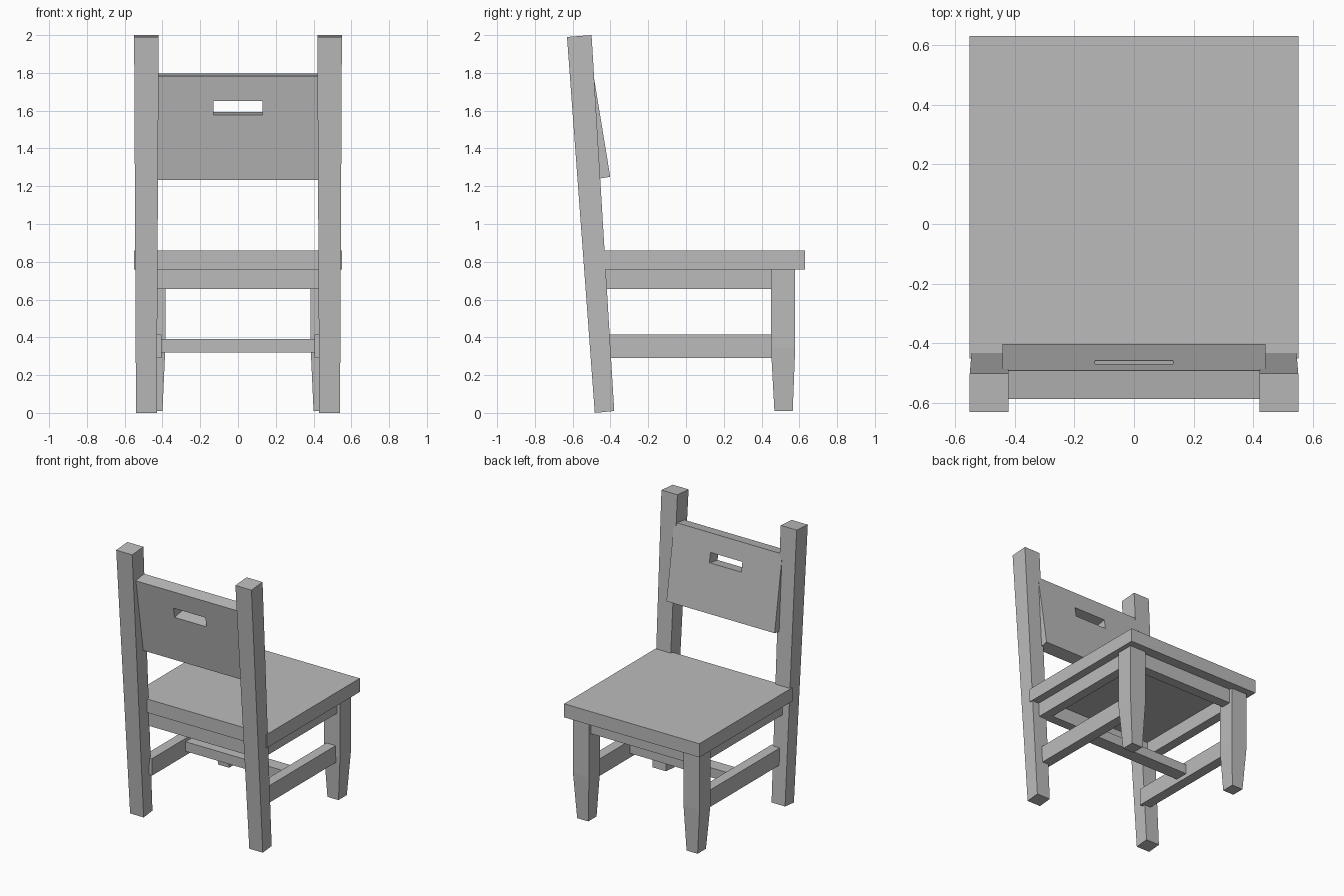
import bpy
import bmesh

if "Cube" in bpy.data.objects:
    bpy.data.objects.remove(bpy.data.objects["Cube"])

grey = bpy.data.materials.new("plain_grey")
grey.diffuse_color = (0.5, 0.5, 0.5, 1)
grey.use_nodes = True
grey.node_tree.nodes["Principled BSDF"].inputs["Base Color"].default_value = grey.diffuse_color


def make(name, bm):
    bmesh.ops.recalc_face_normals(bm, faces=bm.faces)
    mesh = bpy.data.meshes.new(name)
    bm.to_mesh(mesh)
    bm.free()
    mesh.materials.append(grey)
    obj = bpy.data.objects.new(name, mesh)
    bpy.context.collection.objects.link(obj)
    return obj


def loft(name, sections, tilt=0.0, mirror=False):
    """Stack rectangles (x0, x1, y0, y1, z); tilt raises the +y edge."""
    bm = bmesh.new()
    rings = []
    for x0, x1, y0, y1, z in sections:
        rings.append([bm.verts.new(p) for p in (
            (x0, y0, z), (x1, y0, z), (x1, y1, z + tilt), (x0, y1, z + tilt))])
    for a, b in zip(rings, rings[1:]):
        for i in range(4):
            j = (i + 1) % 4
            bm.faces.new((a[i], a[j], b[j], b[i]))
    bm.faces.new(rings[0][::-1])
    bm.faces.new(rings[-1])
    obj = make(name, bm)
    if mirror:
        obj.modifiers.new("mirror", 'MIRROR').use_axis[0] = True
    return obj


def box(name, x0, x1, y0, y1, z0, z1, mirror=False):
    return loft(name, [(x0, x1, y0, y1, z0), (x0, x1, y0, y1, z1)], mirror=mirror)


# Seat board
box("seat", -0.55, 0.55, -0.45, 0.63, 0.76, 0.86)

# Leaning back posts and tapered legs
loft("back_posts", [(0.43, 0.54, -0.483, -0.38, 0.0),
                    (0.42, 0.55, -0.63, -0.50, 1.99)], tilt=0.01, mirror=True)
loft("tapered_legs", [(0.40, 0.49, 0.468, 0.565, 0.01),
                      (0.385, 0.515, 0.45, 0.578, 0.34),
                      (0.385, 0.515, 0.45, 0.578, 0.76)], mirror=True)

# Aprons under the seat
box("side_aprons", 0.42, 0.49, -0.43, 0.46, 0.655, 0.76, mirror=True)
box("leg_apron", -0.40, 0.40, 0.48, 0.555, 0.655, 0.76)
box("post_apron", -0.44, 0.44, -0.43, -0.36, 0.655, 0.76)

# Stretchers
box("side_stretchers", 0.405, 0.48, -0.42, 0.47, 0.29, 0.415, mirror=True)
box("cross_stretcher", -0.43, 0.43, -0.03, 0.07, 0.32, 0.39)

# Sloping backrest panel with a hand slot
bm = bmesh.new()
grid = []
for z in (1.242, 1.586, 1.658, 1.79):
    y = -0.4485 - 0.09 * (z - 1.242) / 0.548
    grid.append([bm.verts.new((x, y, z)) for x in (-0.44, -0.13, 0.13, 0.44)])
for r in range(3):
    for c in range(3):
        if (r, c) != (1, 1):
            bm.faces.new((grid[r][c], grid[r][c + 1],
                          grid[r + 1][c + 1], grid[r + 1][c]))
panel = make("backrest_panel", bm)
solid = panel.modifiers.new("thickness", 'SOLIDIFY')
solid.thickness = 0.096
solid.offset = 0
